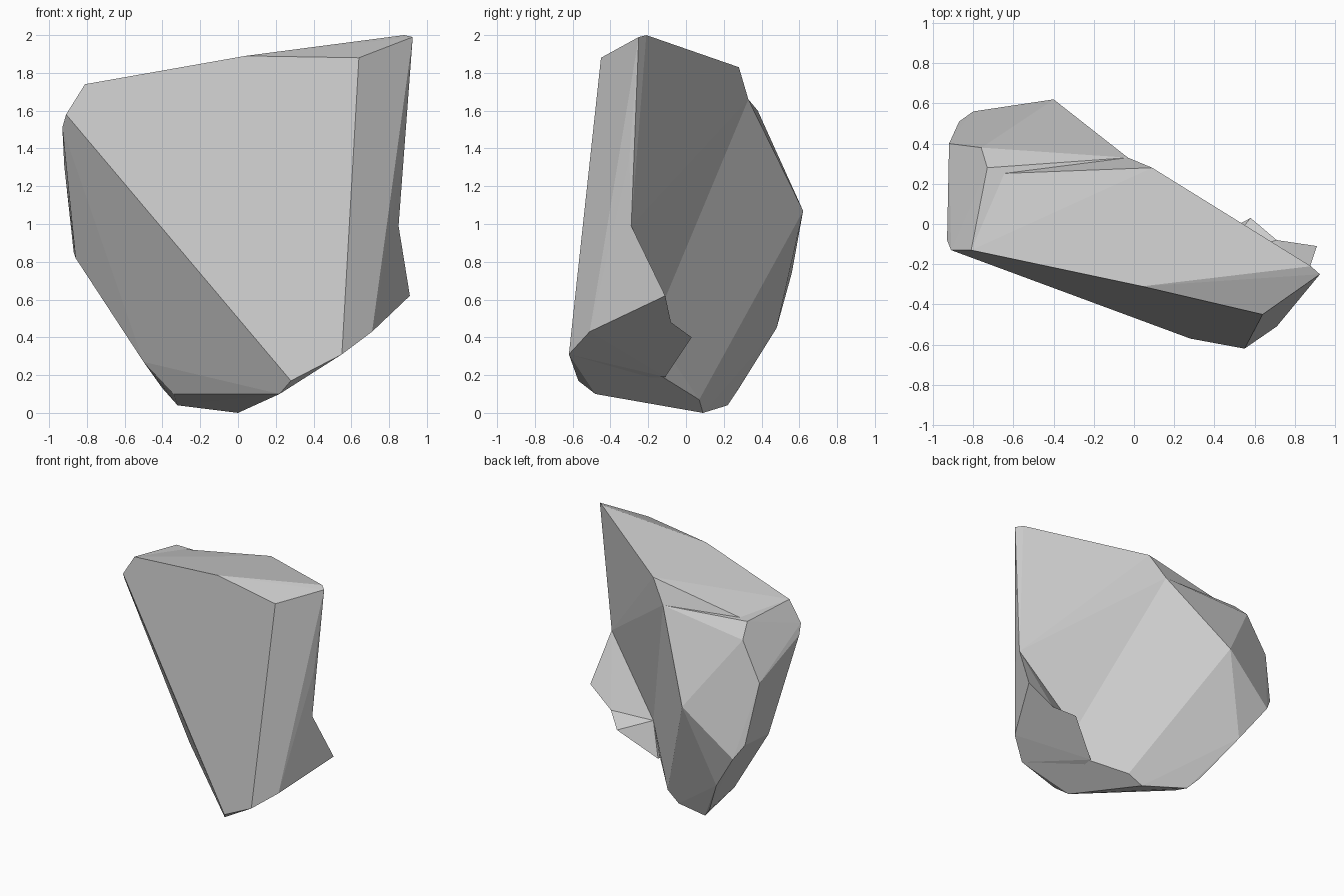
import bpy, bmesh

if "Cube" in bpy.data.objects:
    bpy.data.objects.remove(bpy.data.objects["Cube"])


def hull(name, points):
    """Convex faceted lump from a few corner points."""
    bm = bmesh.new()
    for p in points:
        bm.verts.new(p)
    bmesh.ops.convex_hull(bm, input=bm.verts[:])
    loose = [v for v in bm.verts if not v.link_faces]
    bmesh.ops.delete(bm, geom=loose, context='VERTS')
    bmesh.ops.recalc_face_normals(bm, faces=bm.faces[:])
    me = bpy.data.meshes.new(name)
    bm.to_mesh(me)
    bm.free()
    ob = bpy.data.objects.new(name, me)
    bpy.context.collection.objects.link(ob)
    return ob


# Corners shared between the lumps
shoulder, notch, waist = (-.03, .33, 1.66), (.41, -.18, .44), (.85, -.29, .99)
toe, toe_right, toe_left = (.55, -.62, .31), (.71, -.51, .43), (.28, -.57, .17)
left_end = [(-.81, -.13, 1.74), (-.91, -.13, 1.58), (-.73, .28, 1.70)]
inner, ledge_mid, ledge_end = (.32, -.11, .19), (.71, -.08, .48), (.58, .03, .40)

# Lower and left half: back bulge, left end and underside
rock = hull("rock", left_end + [
    shoulder, notch, toe, toe_right, toe_left,
    (-.93, -.08, 1.51), (-.76, .38, 1.60), (-.92, .40, 1.31), (-.86, .20, .82),
    (-.87, .51, .85), (-.80, .56, .74), (-.40, .62, 1.07), (-.60, .48, .45),
    (-.50, .11, .27), (-.40, .28, .13), (-.32, .22, .04), (-.34, .06, .10),
    (.22, -.48, .10), (0, .09, 0), (.11, .07, .07)])

# Upper slab with the sloping top and the right flank
slab = hull("slab", left_end[:2] + [
    shoulder, notch, waist, toe, toe_right, toe_left,
    (.925, -.25, 1.99), (.88, -.21, 2.0), (.64, -.45, 1.88), (.04, -.31, 1.89),
    (.87, -.30, 1.35), (.09, .28, 1.83), (-.07, .27, 1.79), (-.28, .25, 1.75),
    (-.69, .25, 1.69)])

# Ledge sticking out at the lower right, in two wedges
ledge_right = hull("ledge_right", [waist, notch, toe, toe_right, (.91, -.11, .62), ledge_mid])
ledge_left = hull("ledge_left", [notch, toe, toe_right, toe_left, ledge_mid, ledge_end, inner])

# Fuse the lumps into one solid
parts = (slab, ledge_right, ledge_left)
for part in parts:
    m = rock.modifiers.new("fuse_" + part.name, 'BOOLEAN')
    m.operation = 'UNION'
    m.solver = 'EXACT'
    m.object = part
bpy.context.view_layer.update()
fused = bpy.data.meshes.new_from_object(
    rock.evaluated_get(bpy.context.evaluated_depsgraph_get()))
rock.modifiers.clear()
rock.data = fused
for part in parts:
    bpy.data.objects.remove(part)

# Merge nearly flat triangles into clean facets
bm = bmesh.new()
bm.from_mesh(rock.data)
bmesh.ops.remove_doubles(bm, verts=bm.verts[:], dist=.002)
bmesh.ops.dissolve_limit(bm, angle_limit=.03, verts=bm.verts[:], edges=bm.edges[:])
bm.to_mesh(rock.data)
bm.free()
